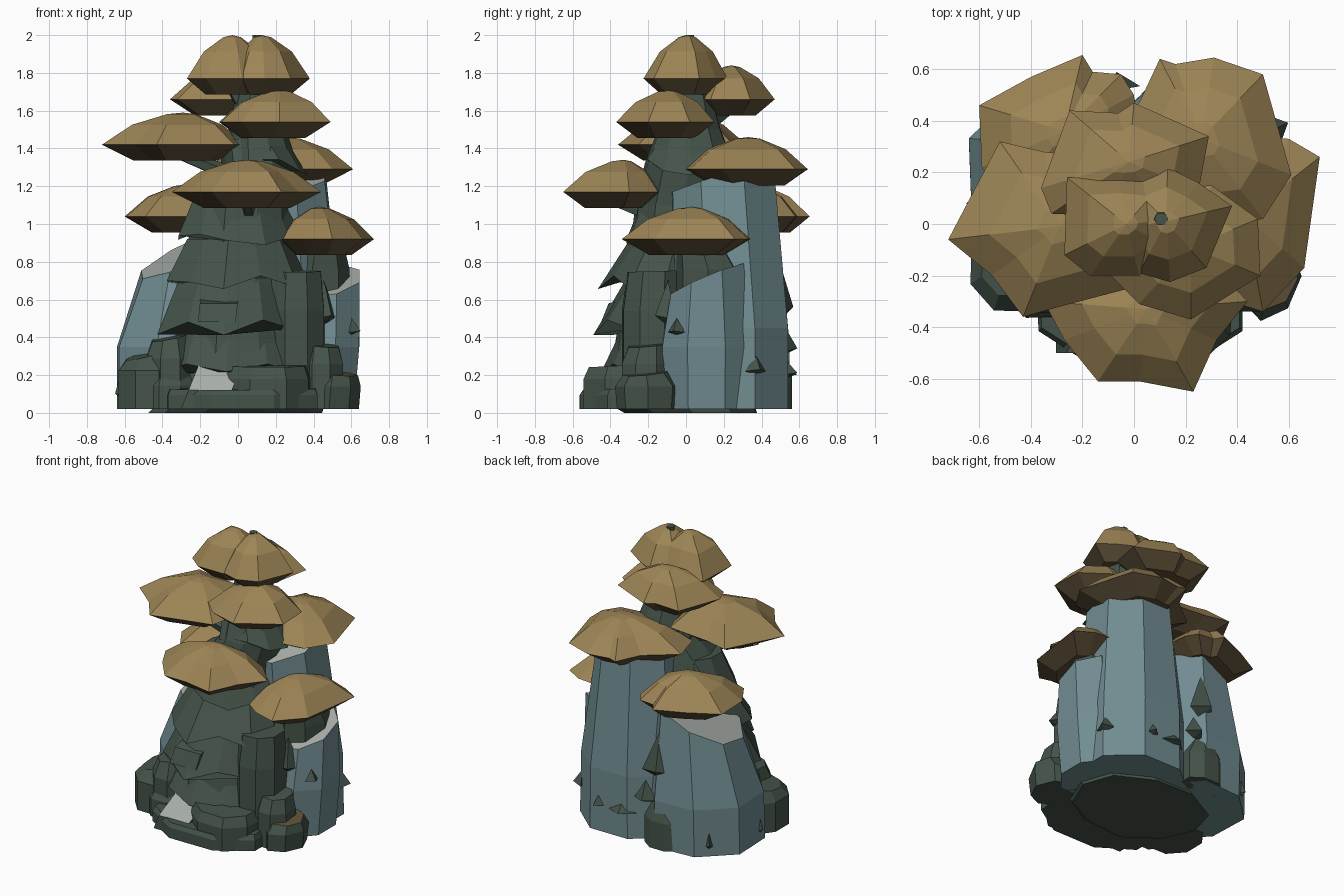
import bpy, bmesh, math, random
from mathutils import Vector

if "Cube" in bpy.data.objects:
    bpy.data.objects.remove(bpy.data.objects["Cube"])


def material(name, rgb):
    m = bpy.data.materials.new(name)
    m.diffuse_color = (*rgb, 1)
    m.use_nodes = True
    m.node_tree.nodes["Principled BSDF"].inputs["Base Color"].default_value = m.diffuse_color
    return m


GOLD = material("ochre_canopy", (0.335, 0.232, 0.092))
TEAL = material("blue_grey_stone", (0.165, 0.265, 0.285))
MOSS = material("dark_moss", (0.058, 0.087, 0.067))
PALE = material("pale_stone", (0.40, 0.43, 0.40))
BROWN = material("brown_earth", (0.115, 0.083, 0.041))


def finish(bm, name, *mats):
    bmesh.ops.recalc_face_normals(bm, faces=bm.faces)
    me = bpy.data.meshes.new(name)
    bm.to_mesh(me)
    bm.free()
    for m in mats:
        me.materials.append(m)
    ob = bpy.data.objects.new(name, me)
    bpy.context.collection.objects.link(ob)
    return ob


def loft(name, rings, n, mats, seed=0, jitter=0.06, tilt=(0, 0), phase=0.0, hem=None):
    """Stack of irregular n-sided rings (z, cx, cy, rx, ry), tilted top, optional zigzag hem."""
    rnd = random.Random(seed)
    fac = [1 + rnd.uniform(-jitter, jitter) for _ in range(n)]
    off = [rnd.uniform(-0.2, 0.2) * jitter * 10 / n for _ in range(n)]
    bm = bmesh.new()
    loops = []
    for k, (z, cx, cy, rx, ry) in enumerate(rings):
        loop = []
        for i in range(n):
            a = phase + math.tau * i / n + off[i]
            x, y, zz = rx * fac[i] * math.cos(a), ry * fac[i] * math.sin(a), z
            if k == len(rings) - 1:
                zz += tilt[0] * x + tilt[1] * y
            if hem and k == 0:
                d = rnd.uniform(-hem, hem)
                zz += d
                x, y = x * (1 - d), y * (1 - d)
            loop.append(bm.verts.new((cx + x, cy + y, zz)))
        loops.append(loop)
    for a, b in zip(loops, loops[1:]):
        for i in range(n):
            j = (i + 1) % n
            bm.faces.new((a[i], a[j], b[j], b[i]))
    bm.faces.new(loops[0])
    top = bm.faces.new(loops[-1])
    if len(mats) > 1:
        top.material_index = 1
    return finish(bm, name, *mats)


# Central mossy column, leaning slightly to the right and ending in a twig
loft("mossy_column", [(0, -.02, 0.03, .48, .36), (.03, 0, 0, .47, .38), (.3, 0, -.05, .38, .34),
                      (.7, 0, -.04, .31, .28), (1.1, .02, -.02, .27, .25),
                      (1.32, .12, .02, .20, .24), (1.5, .10, .02, .16, .17),
                      (1.75, .10, .02, .10, .10), (1.9, .11, .02, .05, .05)],
     10, [MOSS], seed=3)
loft("top_twig", [(1.8, .105, .02, .035, .035), (2.0, .105, .02, .027, .027)], 6, [MOSS], jitter=0)

# Overlapping skirts of moss, each wider at its ragged hem
SKIRTS = [(.24, .45, 0, -.08, .41, .36, .33), (.45, .70, -.02, -.11, .39, .37, .30),
          (.68, .92, -.02, -.10, .37, .34, .26), (.93, 1.17, 0, -.04, .33, .29, .23),
          (1.30, 1.45, .13, .02, .22, .25, .17)]
for k, (z0, z1, cx, cy, rx, ry, rt) in enumerate(SKIRTS):
    loft(f"moss_skirt_{k + 1}", [(z0, cx, cy, rx, ry), (z1, cx * .6, cy * .5, rt, rt * .9)],
         11, [MOSS], seed=20 + k, jitter=.08, hem=.05)

# Three leaning stone pillars with pale broken tops
loft("tall_pillar", [(.02, .22, .24, .37, .32), (.45, .22, .24, .36, .32), (1.25, .21, .19, .27, .29)],
     8, [TEAL, PALE], seed=5, jitter=.03, tilt=(.05, .32), phase=.39)
loft("left_pillar", [(.02, -.29, .17, .375, .39), (.35, -.29, .18, .375, .39), (.85, -.26, .20, .27, .31)],
     8, [TEAL, PALE], seed=8, jitter=.03, tilt=(.48, .2), phase=.39)
loft("right_pillar", [(.02, .42, .11, .21, .25), (.35, .43, .11, .23, .26), (.70, .44, .11, .22, .21)],
     8, [TEAL, PALE], seed=11, jitter=.03, tilt=(.12, .42), phase=.39)
# Moss growing from the right pillar up to its canopy
loft("right_pillar_moss", [(.55, .43, .12, .16, .17), (.76, .43, .12, .16, .17), (.89, .44, .08, .12, .13)],
     7, [MOSS], seed=17)

# Mossy blocks around the foot
BLOCKS = [("front_block", .31, -.18, .16, .17, .75, .88, (0, .03)),
          ("front_ledge", .03, -.31, .43, .27, .13, .97, (0, .04)),
          ("front_right_ledge", .16, -.36, .24, .19, .25, .9, (0, .05)),
          ("front_left_ledge", -.36, -.24, .15, .13, .20, .85, (0, .1)),
          ("left_boulder", -.48, -.16, .17, .20, .31, .72, (.25, .1)),
          ("left_high_boulder", -.36, -.20, .14, .16, .40, .75, (.2, .1)),
          ("right_high_boulder", .44, -.21, .12, .14, .36, .8, (-.1, .1)),
          ("back_boulder", -.17, .47, .15, .10, .42, .2, (0, 0))]
for k, (nm, x, y, rx, ry, h, t, tilt) in enumerate(BLOCKS):
    mid = .5 if nm == "back_boulder" else .72
    loft(nm, [(.02, x, y, rx, ry), (h * mid, x, y, rx, ry), (h, x, y + .01, rx * t, ry * t)],
         8, [MOSS], seed=40 + k, jitter=.05, tilt=tilt, phase=.39)
loft("right_boulder", [(.02, .51, -.20, .13, .16), (.14, .52, -.20, .13, .17), (.21, .525, -.21, .11, .12)],
     7, [MOSS, BROWN], seed=50, jitter=.06, tilt=(-.1, 0.1))


def prism(name, profile, x0, x1, shear, mats, pale_edge=None):
    """Side profile in y and z swept along x; one edge may use the second material."""
    bm = bmesh.new()
    a = [bm.verts.new((x0 + shear * z, y, z)) for y, z in profile]
    b = [bm.verts.new((x1 + shear * z, y, z)) for y, z in profile]
    bm.faces.new(a)
    bm.faces.new(b)
    for i in range(len(a)):
        j = (i + 1) % len(a)
        f = bm.faces.new((a[i], a[j], b[j], b[i]))
        if i == pale_edge:
            f.material_index = 1
    return finish(bm, name, *mats)


# Low middle step with a pale sloping top, and an angular knob above it
prism("front_step", [(-.25, .02), (-.50, .02), (-.50, .12), (-.39, .25), (-.25, .25)],
      -.31, -.08, .4, [MOSS, PALE], 2)
prism("front_knob", [(-.25, .48), (-.45, .48), (-.41, .58), (-.25, .62)], -.26, -.06, .1, [MOSS])


def spike(name, p, out, w, h, d):
    """Kite-shaped tuft with a raised ridge, facing the angle out."""
    o = Vector((math.cos(out), math.sin(out), 0))
    s = Vector((-o.y, o.x, 0))
    u = Vector((0, 0, 1))
    p = Vector(p)
    pts = [p + u * h * .65, p + s * w - u * h * .3, p - u * h * .45, p - s * w - u * h * .3]
    bm = bmesh.new()
    v = [bm.verts.new(q - o * .03) for q in pts]
    tip = bm.verts.new(p + o * d - u * h * .2)
    for i in range(4):
        bm.faces.new((v[i], v[(i + 1) % 4], tip))
    bm.faces.new(v[::-1])
    finish(bm, name, MOSS)


# Moss tufts growing on the stones (x, y, z, facing in degrees, half width, height, depth)
TUFTS = [(.57, .38, .25, 25, .06, .10, .03), (.30, .55, .23, 80, .05, .09, .04),
         (.63, -.06, .45, -20, .05, .08, .02), (.12, .55, .22, 100, .10, .08, .04),
         (-.15, .52, .62, 105, .12, .30, .05), (-.06, .55, .37, 100, .08, .14, .04),
         (-.50, .46, .14, 125, .04, .20, .03), (-.58, .34, .14, 145, .04, .20, .03),
         (-.64, .08, .14, 180, .04, .18, .01), (.47, -.12, .56, -60, .08, .22, .05)]
for k, (x, y, z, deg, w, h, d) in enumerate(TUFTS):
    spike(f"moss_tuft_{k + 1}", (x, y, z), math.radians(deg), w, h, d)


def canopy(name, z, h, peak, outline):
    """Faceted umbrella over an irregular rim: dark inset underside, rim, shoulder, peak, branch."""
    n = len(outline)
    c = Vector(peak)
    mid = sum((Vector(p) for p in outline), Vector((0, 0))) / n
    bm = bmesh.new()

    def row(f, zz, o):
        return [bm.verts.new((*(o + (Vector(p) - o) * f), zz)) for p in outline]
    rows = [row(.58, z - .085, mid), row(1, z, c), row(.63, z + h * .62, c), row(.2, z + h * .95, c)]
    tip = bm.verts.new((*c, z + h))
    bm.faces.new(rows[0]).material_index = 1
    for i in range(n):
        j = (i + 1) % n
        for k in range(3):
            f = bm.faces.new((rows[k][i], rows[k][j], rows[k + 1][j], rows[k + 1][i]))
            f.material_index = 1 if k == 0 else 0
        bm.faces.new((rows[3][i], rows[3][j], tip))
    finish(bm, name + "_canopy", GOLD, BROWN)
    # Supporting branch from the column
    a, b = Vector((.07, .02, z - .2)), Vector((*mid, z - .05))
    bm = bmesh.new()
    bmesh.ops.create_cone(bm, segments=5, radius1=.05, radius2=.03, depth=(b - a).length, cap_ends=True)
    rot = (b - a).to_track_quat('Z', 'Y')
    for v in bm.verts:
        v.co = rot @ v.co + (a + b) / 2
    finish(bm, name + "_branch", MOSS)


# Canopies: rim height, dome height, peak and rim outline
canopy("top_left", 1.77, .23, (-.03, .0),
       [(.2, .02), (.12, .17), (-.06, .19), (-.26, .18), (-.27, -.12), (-.17, -.2), (.02, -.2), (.15, -.1)])
canopy("top_right", 1.77, .23, (.125, .01),
       [(.38, .07), (.25, .16), (.13, .22), (-.02, .16), (-.07, -.02), (.02, -.19), (.14, -.225), (.28, -.17)])
canopy("upper_back", 1.66, .18, (-.02, .24),
       [(.29, .34), (0, .47), (-.06, .43), (-.25, .44), (-.36, .14), (-.32, .04), (-.1, .03), (.1, .05), (.25, .13)])
canopy("upper_right", 1.54, .17, (.22, -.09),
       [(.49, -.2), (.48, .02), (.3, .15), (.05, .13), (-.1, -.02), (-.09, -.2), (.02, -.31), (.22, -.37)])
canopy("upper_left", 1.42, .17, (-.29, -.01),
       [(.04, 0), (-.05, .25), (-.35, .28), (-.52, .32), (-.72, -.06), (-.55, -.2), (-.43, -.36),
        (-.25, -.31), (-.02, -.25)])
canopy("back_right", 1.29, .17, (.26, .33),
       [(.61, .19), (.5, .58), (.31, .645), (.16, .62), (.1, .64), (.02, .47), (-.18, .31), (-.12, .1),
        (.2, -.02), (.5, .02)])
canopy("front", 1.17, .17, (.05, -.33),
       [(.44, -.3), (.32, -.45), (.23, -.65), (.02, -.61), (-.14, -.61), (-.27, -.45), (-.35, -.3),
        (-.15, -.14), (.1, -.12), (.3, -.15)])
canopy("back_left", 1.04, .17, (-.27, .36),
       [(.02, .3), (0, .5), (-.05, .58), (-.16, .59), (-.2, .655), (-.4, .57), (-.6, .46), (-.59, .22),
        (-.49, .06), (-.1, .13)])
canopy("right", .92, .17, (.43, .03),
       [(.72, .26), (.6, .33), (.4, .35), (.24, .2), (.21, -.05), (.23, -.21), (.34, -.29), (.5, -.34), (.66, -.17)])
